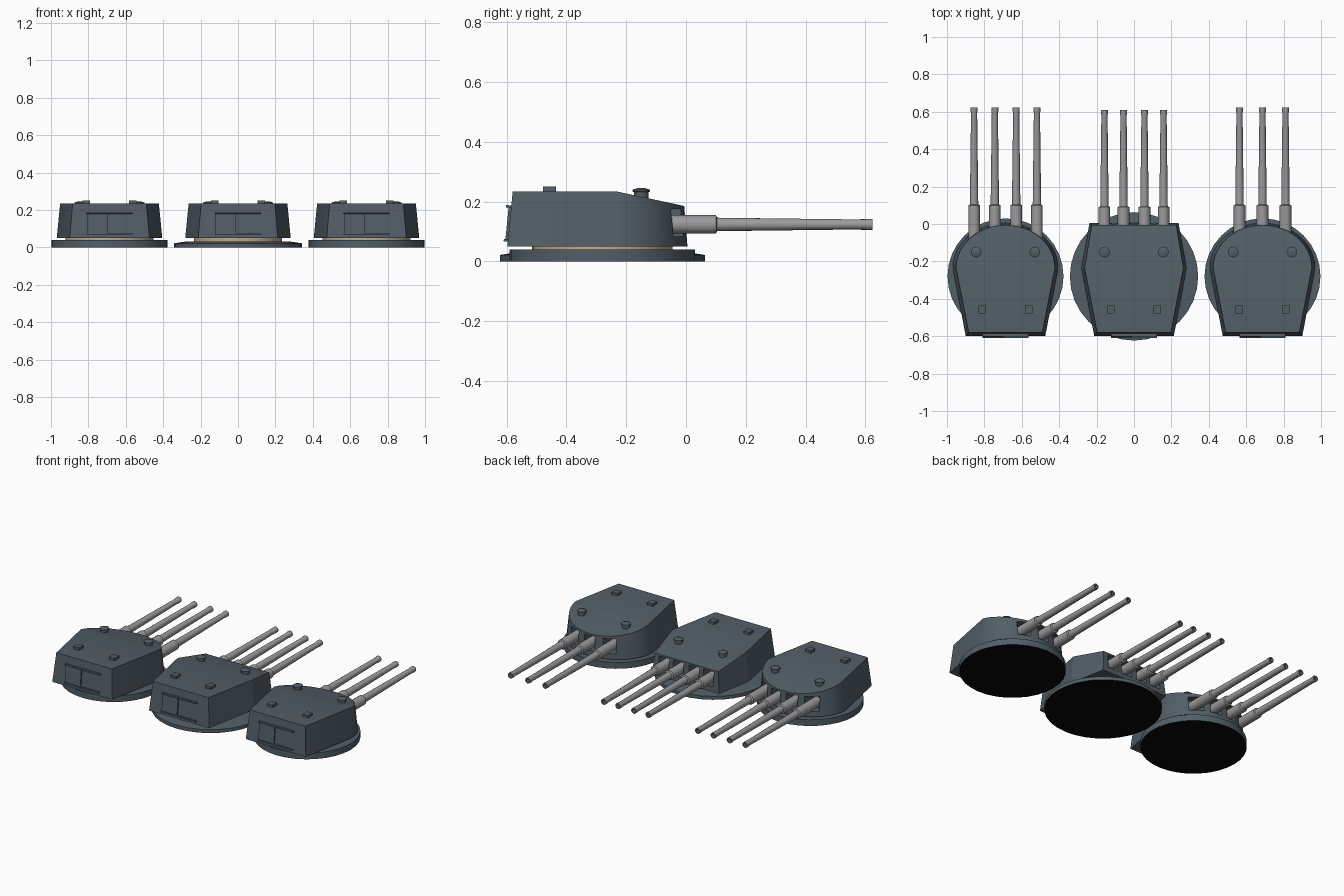
import bpy, bmesh, math
from mathutils import Matrix, Vector

cube = bpy.data.objects.get("Cube")
if cube:
    bpy.data.objects.remove(cube, do_unlink=True)


def material(name, rgb):
    m = bpy.data.materials.new(name)
    m.use_nodes = True
    m.diffuse_color = (*rgb, 1)
    node = next(n for n in m.node_tree.nodes if n.type == "BSDF_PRINCIPLED")
    node.inputs["Base Color"].default_value = (*rgb, 1)
    node.inputs["Roughness"].default_value = 0.7
    return m


SLATE = material("slate_grey", (0.085, 0.112, 0.135))
STEEL = material("light_steel", (0.33, 0.33, 0.34))
TAN = material("tan", (0.52, 0.40, 0.26))
BROWN = material("bore_brown", (0.16, 0.11, 0.07))
BLACK = material("black", (0.002, 0.002, 0.002))


def finish(bm, name, mats, smooth=False):
    bmesh.ops.recalc_face_normals(bm, faces=bm.faces)
    mesh = bpy.data.meshes.new(name)
    bm.to_mesh(mesh)
    bm.free()
    for m in mats:
        mesh.materials.append(m)
    ob = bpy.data.objects.new(name, mesh)
    bpy.context.collection.objects.link(ob)
    if smooth:
        bpy.ops.object.select_all(action="DESELECT")
        ob.select_set(True)
        bpy.context.view_layer.objects.active = ob
        bpy.ops.object.shade_smooth_by_angle(angle=math.radians(35))
    return ob


def lathe(name, profile, origin, mats, sides=32, along_y=False, rule=None):
    """Revolve (radius, height) pairs, capping both ends."""
    bm = bmesh.new()
    rings = []
    for r, h in profile:
        ring = []
        for i in range(sides):
            a = math.tau * i / sides
            ring.append(bm.verts.new((r * math.cos(a), r * math.sin(a), h)))
        rings.append(ring)
    for low, high in zip(rings, rings[1:]):
        for i in range(sides):
            j = (i + 1) % sides
            bm.faces.new((low[i], low[j], high[j], high[i]))
    bm.faces.new(rings[0])
    bm.faces.new(rings[-1])
    bm.normal_update()
    if rule:
        for f in bm.faces:
            f.material_index = rule(f)
    if along_y:
        bm.transform(Matrix.Rotation(-math.pi / 2, 4, "X"))
    bm.transform(Matrix.Translation(origin))
    return finish(bm, name, mats, True)


def add_box(bm, center, size, tilt=0):
    m = Matrix.Translation(center) @ Matrix.Rotation(tilt, 4, "X")
    bmesh.ops.create_cube(bm, size=1, matrix=m @ Matrix.Diagonal((*size, 1)))


def boxes(name, items, mats):
    bm = bmesh.new()
    for item in items:
        add_box(bm, *item)
    return finish(bm, name, mats)


FLOOR, ROOF, KNEE = 0.05, 0.235, -0.235   # body heights and start of roof slope
AXIS = -0.28                              # y of the turntable


def outline(rounded, rear_w, wide, nose_w, rear_y, nose_y):
    """Right half of the plan, mirrored into a full loop from rear left to rear right."""
    half = [(rear_w, rear_y), (wide, KNEE)]
    if rounded:
        for i in range(1, 13):
            a = math.pi / 2 * i / 12
            half.append((wide * math.cos(a), KNEE + (nose_y - KNEE) * math.sin(a)))
        half[-1] = (0, nose_y)
        return half + [(-x, y) for x, y in reversed(half[:-1])]
    half.append((nose_w, nose_y))
    return half + [(-x, y) for x, y in reversed(half)]


def gunhouse(name, cx, rounded, guns):
    bm = bmesh.new()
    low = outline(rounded, 0.213, 0.282, 0.238, -0.598, 0.005)
    top = outline(rounded, 0.197, 0.264, 0.226, -0.58, -0.006)
    lv = [bm.verts.new((x + cx, y, FLOOR)) for x, y in low]
    tv = [bm.verts.new((x + cx, y, ROOF - max(0, y - KNEE) * 0.215)) for x, y in top]
    n = len(lv)
    for i in range(n):
        j = (i + 1) % n
        bm.faces.new((lv[i], lv[j], tv[j], tv[i]))
    bm.faces.new(lv)
    bm.faces.new((tv[0], tv[1], tv[-2], tv[-1]))   # flat roof
    bm.faces.new(tv[1:-1])                         # sloping roof
    body = finish(bm, name, [SLATE])

    # Gun ports cut through the face
    cutter = boxes("port_cutter", [((cx + g, 0.0, 0.129), (0.074, 0.22, 0.092)) for g in guns], [SLATE])
    cutter.hide_render = True
    mod = body.modifiers.new("gun_ports", "BOOLEAN")
    mod.operation, mod.solver, mod.object = "DIFFERENCE", "EXACT", cutter
    bpy.context.view_layer.update()
    graph = bpy.context.evaluated_depsgraph_get()
    cut = bpy.data.meshes.new_from_object(body.evaluated_get(graph))
    body.modifiers.clear()
    body.data = cut
    bpy.data.objects.remove(cutter, do_unlink=True)
    bpy.ops.object.select_all(action="DESELECT")
    body.select_set(True)
    bpy.context.view_layer.objects.active = body
    bpy.ops.object.shade_smooth_by_angle(angle=math.radians(20))


def turret(side, cx, rounded, guns, muzzle, sleeve_end):
    # Turntable and bearing ring
    if rounded:
        base = [(0.31, 0), (0.31, 0.04)]
    else:
        base = [(0.343, 0), (0.343, 0.022), (0.27, 0.033)]
    lathe(side + "_turntable", base, (cx, AXIS, 0), [SLATE, BLACK],
          rule=lambda f: int(len(f.verts) > 4 and f.calc_center_median().z < 0.001))
    lathe(side + "_bearing_ring", [(0.235, 0.03), (0.235, 0.052)], (cx, AXIS, 0), [TAN])
    gunhouse(side + "_gunhouse", cx, rounded, guns)

    # Guns: sleeve, tapered barrel, flared muzzle and hollow bore
    tube = [(0.031, -0.13), (0.031, sleeve_end), (0.0225, sleeve_end + 0.004),
            (0.0165, muzzle - 0.03), (0.0185, muzzle - 0.022), (0.0185, muzzle),
            (0.012, muzzle), (0.011, muzzle - 0.03)]
    for k, g in enumerate(guns):
        lathe(f"{side}_gun_{k + 1}", tube, (cx + g, 0, 0.124), [STEEL, BROWN], 16, True,
              lambda f: int(f.calc_center_median().xy.length < 0.012
                            and f.calc_center_median().z > 0.3))

    # Roof fittings
    hood = [(0.024, 0.2), (0.024, 0.232), (0.029, 0.234), (0.029, 0.24), (0.012, 0.246)]
    for s in (-1, 1):
        lathe(f"{side}_sight_hood_{'left' if s > 0 else 'right'}", hood,
              (cx + s * 0.157, -0.15, 0), [SLATE], 12)
    boxes(side + "_roof_hatches",
          [((cx + s * 0.125, -0.457, 0.24), (0.04, 0.044, 0.022)) for s in (-1, 1)], [SLATE])

    # Sliding rear door on two rails
    tilt = -math.atan(0.1)
    boxes(side + "_rear_door", [
        ((cx - 0.065, -0.593, 0.128), (0.11, 0.012, 0.115), tilt),
        ((cx, -0.591, 0.184), (0.245, 0.022, 0.008), tilt),
        ((cx, -0.601, 0.071), (0.245, 0.018, 0.008), tilt)], [SLATE])


FOUR_WIDE = (-0.168, -0.057, 0.057, 0.168)
FOUR_CLOSE = (-0.158, -0.056, 0.056, 0.158)
turret("right", -0.687, True, FOUR_WIDE, 0.624, 0.1)
turret("middle", 0, False, FOUR_CLOSE, 0.61, 0.09)
turret("left", 0.687, True, (-0.123, 0, 0.123), 0.624, 0.1)
